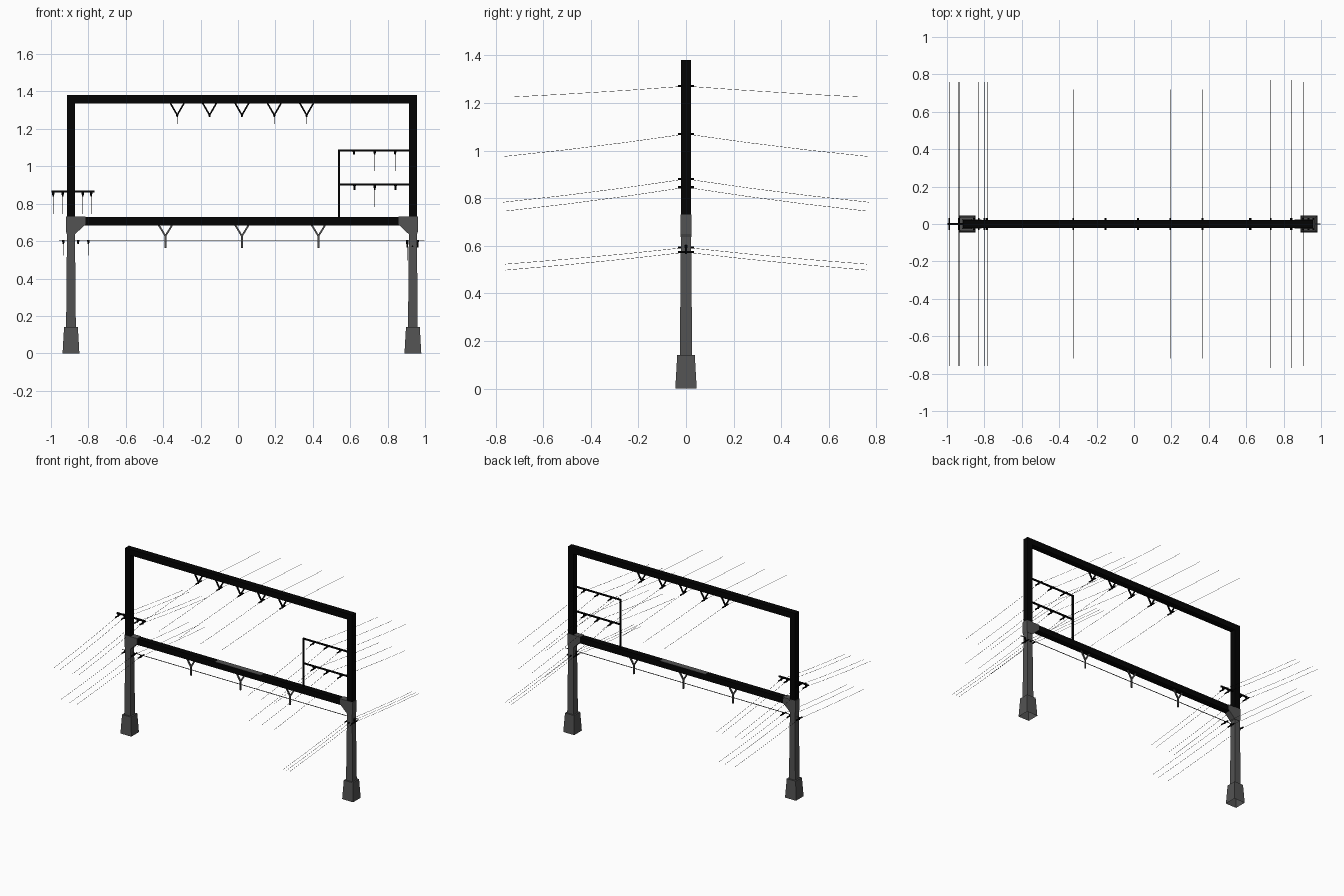
import bpy, bmesh, math
from mathutils import Vector, Matrix

if "Cube" in bpy.data.objects:
    bpy.data.objects.remove(bpy.data.objects["Cube"])

CX = 0.021          # symmetry plane of the portal
HALF = 0.914        # distance from it to each column axis


def material(name, v):
    m = bpy.data.materials.new(name)
    m.diffuse_color = (v, v, v, 1)
    m.use_nodes = True
    m.node_tree.nodes["Principled BSDF"].inputs["Base Color"].default_value = m.diffuse_color
    return m


BLACK = material("black steel", 0.001)
GREY = material("grey concrete", 0.085)


def finish(name, bm, mat):
    bmesh.ops.recalc_face_normals(bm, faces=bm.faces)
    me = bpy.data.meshes.new(name)
    bm.to_mesh(me)
    bm.free()
    me.materials.append(mat)
    ob = bpy.data.objects.new(name, me)
    bpy.context.collection.objects.link(ob)
    return ob


def add_box(bm, x0, x1, y0, y1, z0, z1):
    vs = bmesh.ops.create_cube(bm, size=1)["verts"]
    for v in vs:
        v.co = Vector((x0 + (v.co.x + .5) * (x1 - x0),
                       y0 + (v.co.y + .5) * (y1 - y0),
                       z0 + (v.co.z + .5) * (z1 - z0)))


def add_frustum(bm, cx, z0, z1, h0, h1):
    vs = bmesh.ops.create_cube(bm, size=2)["verts"]
    for v in vs:
        h = h1 if v.co.z > 0 else h0
        v.co = Vector((cx + v.co.x * h, v.co.y * h, z1 if v.co.z > 0 else z0))


def add_rod(bm, p, q, r, sides=6, r2=None):
    p, q = Vector(p), Vector(q)
    d = q - p
    vs = bmesh.ops.create_cone(bm, segments=sides, cap_ends=True, radius1=r,
                               radius2=r if r2 is None else r2, depth=d.length)["verts"]
    rot = d.to_track_quat('Z', 'Y').to_matrix() @ Matrix.Rotation(math.pi / sides, 3, 'Z')
    for v in vs:
        v.co = rot @ v.co + (p + q) / 2


# concrete columns with open-bottomed footing and bracket head
for side, s in (("left", -1), ("right", 1)):
    cx = CX + s * HALF
    bm = bmesh.new()
    add_frustum(bm, cx, 0, 0.14, 0.045, 0.037)
    bmesh.ops.recalc_face_normals(bm, faces=bm.faces)
    bm.normal_update()
    bmesh.ops.delete(bm, geom=[f for f in bm.faces if f.normal.z < -0.9], context='FACES_ONLY')
    finish(side + "_footing", bm, GREY)
    bm = bmesh.new()
    add_frustum(bm, cx, 0.14, 0.69, 0.026, 0.021)
    finish(side + "_column", bm, GREY)
    bm = bmesh.new()
    prof = [(-0.027, 0.731), (0.078, 0.731), (0.078, 0.69), (0.022, 0.637), (-0.022, 0.637), (-0.027, 0.65)]
    f = bm.faces.new([bm.verts.new((cx - s * x, -0.0235, z)) for x, z in prof])
    ext = bmesh.ops.extrude_face_region(bm, geom=[f])["geom"]
    bmesh.ops.translate(bm, vec=(0, 0.047, 0), verts=[v for v in ext if isinstance(v, bmesh.types.BMVert)])
    finish(side + "_bracket_head", bm, GREY)

# black rectangular portal frame
B = 0.022
L, R = CX - HALF, CX + HALF
for name, x0, x1, z0, z1 in (("lower_beam", L - B, R + B, 0.684, 0.728),
                             ("upper_beam", L - B, R + B, 1.336, 1.38),
                             ("left_upright", L - B, L + B, 0.728, 1.336),
                             ("right_upright", R - B, R + B, 0.728, 1.336)):
    bm = bmesh.new()
    add_box(bm, x0, x1, -B, B, z0, z1)
    finish(name, bm, BLACK)

# thin grey walkway plate on the lower beam
bm = bmesh.new()
add_box(bm, CX - 0.195, CX + 0.18, -0.021, 0.021, 0.7275, 0.729)
finish("beam_plate", bm, GREY)

# small rack on the right, crossarm on the left
bm = bmesh.new()
add_box(bm, 0.535, 0.545, -0.005, 0.005, 0.728, 1.09)
for z in (1.085, 0.902):
    add_box(bm, 0.545, R - B, -0.005, 0.005, z - 0.005, z + 0.005)
finish("side_rack", bm, BLACK)
bm = bmesh.new()
add_box(bm, -0.998, -0.766, -0.005, 0.005, 0.86, 0.87)
finish("left_crossarm", bm, BLACK)

# low span rod
bm = bmesh.new()
add_rod(bm, (-0.957, 0, 0.605), (0.998, 0, 0.605), 0.0025, 4)
finish("span_rod", bm, GREY)

# grey hangers carrying the span rod
bm = bmesh.new()
for x in (CX - 0.409, CX, CX + 0.409):
    for s in (-1, 1):
        add_rod(bm, (x + s * 0.036, 0, 0.686), (x, 0, 0.627), 0.0065, 4)
    add_rod(bm, (x, 0, 0.632), (x, 0, 0.562), 0.0065, 4)
finish("span_hangers", bm, GREY)

# black V hangers under the upper beam
top_x = [CX + i * 0.173 for i in range(-2, 3)]
bm = bmesh.new()
for x in top_x:
    for s in (-1, 1):
        add_rod(bm, (x + s * 0.037, 0, 1.338), (x, 0, 1.274), 0.006, 4)
finish("top_hangers", bm, BLACK)

# wire groups: x positions, support height, clamp height, wire drop, reach
groups = [("top", top_x, 1.28, 1.271, 0.045, 0.72),
          ("rack_upper", [0.62, 0.731, 0.84], 1.08, 1.07, 0.095, 0.77),
          ("rack_lower", [0.623, 0.731, 0.842], 0.897, 0.881, 0.098, 0.77),
          ("left_arm", [-0.988, -0.937, -0.83, -0.785], 0.86, 0.846, 0.1, 0.76),
          ("low_left", [-0.934, -0.855, -0.8], 0.603, 0.593, 0.07, 0.76),
          ("low_right", [0.905, 0.933, 0.96], 0.603, 0.573, 0.075, 0.76)]
for name, xs, top, z, drop, reach in groups:
    ins, wires = bmesh.new(), bmesh.new()
    for x in xs:
        add_rod(ins, (x, 0, top), (x, 0, z - 0.008), 0.007, 6, 0.004)
        add_rod(ins, (x, -0.033, z), (x, 0.033, z), 0.005)
        for s in (-1, 1):
            # each wire falls away slightly curved from its clamp
            pts = [(x, s * reach * t, z - drop * (1.2 * t - 0.2 * t * t)) for t in (0, 0.33, 0.66, 1)]
            for p, q in zip(pts, pts[1:]):
                add_rod(wires, p, q, 0.0009, 3)
    finish(name + "_insulators", ins, BLACK)
    finish(name + "_wires", wires, BLACK)
